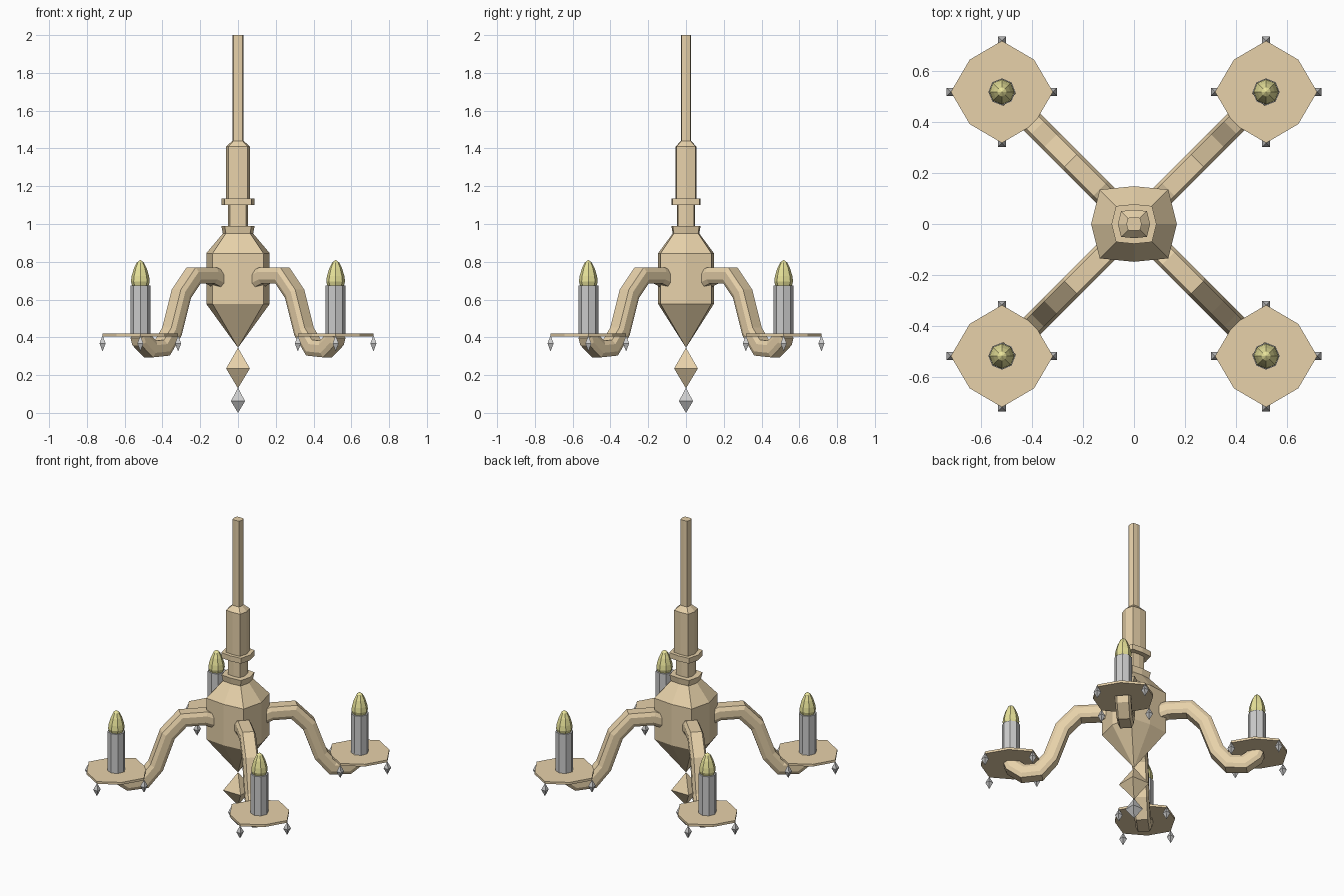
import bpy, bmesh, math
from mathutils import Vector

if "Cube" in bpy.data.objects:
    bpy.data.objects.remove(bpy.data.objects["Cube"])


def material(name, rgb):
    m = bpy.data.materials.new(name)
    m.diffuse_color = (*rgb, 1)
    m.use_nodes = True
    m.node_tree.nodes["Principled BSDF"].inputs["Base Color"].default_value = m.diffuse_color
    return m


BRASS = material("brass", (0.80, 0.64, 0.40))
GLOW = material("glow", (0.80, 0.76, 0.32))


def loft(name, rings, mat=None):
    """Skin a list of equal-length point rings, capping both ends."""
    bm = bmesh.new()
    loops = [[bm.verts.new(p) for p in ring] for ring in rings]
    n = len(loops[0])
    for a, b in zip(loops, loops[1:]):
        for i in range(n):
            j = (i + 1) % n
            bm.faces.new((a[i], a[j], b[j], b[i]))
    bm.faces.new(loops[0][::-1])
    bm.faces.new(loops[-1])
    bmesh.ops.remove_doubles(bm, verts=bm.verts, dist=1e-5)
    bmesh.ops.recalc_face_normals(bm, faces=bm.faces)
    mesh = bpy.data.meshes.new(name)
    bm.to_mesh(mesh)
    bm.free()
    if mat:
        mesh.materials.append(mat)
    ob = bpy.data.objects.new(name, mesh)
    bpy.context.collection.objects.link(ob)
    return ob


def turned(name, outline, profile, center=(0, 0), mat=None):
    """Stack a unit outline scaled by each (radius, z) of the profile."""
    cx, cy = center
    rings = [[(cx + x * max(r, 1e-7), cy + y * max(r, 1e-7), z) for x, y in outline]
             for r, z in profile]
    return loft(name, rings, mat)


def outline8(corner_x, corner_y, depth):
    c, d = corner_x, corner_y
    return [(1, 0), (c, d), (0, depth), (-c, d), (-1, 0), (-c, -d), (0, -depth), (c, -d)]


BODY = outline8(0.80, 0.80, 0.88)
TRAY = outline8(0.63, 0.63, 1.0)
ROUND = outline8(0.707, 0.707, 1.0)
SQUARE = [(1, 1), (-1, 1), (-1, -1), (1, -1)]

# Central column: rod, sleeve, ring, neck and urn
turned("hanging_rod", BODY, [(0.063, 1.12), (0.063, 1.41), (0.03, 1.44), (0.03, 2.0)], mat=BRASS)
turned("column_ring", BODY, [(0.088, 1.10), (0.088, 1.135)], mat=BRASS)
turned("neck", BODY, [(0.053, 0.97), (0.053, 1.11)], mat=BRASS)
turned("urn_body", BODY, [(0, 0.345), (0.168, 0.577), (0.168, 0.845), (0.08, 0.95), (0.088, 0.99)],
       mat=BRASS)

# Drops under the urn
turned("lower_drop", SQUARE, [(0, 0.13), (0.063, 0.235), (0, 0.345)], mat=BRASS)
turned("bottom_crystal", SQUARE, [(0, 0), (0.037, 0.062), (0, 0.135)])

# Arm path as (distance along x, z), with a bevelled square section
PATH = [(0.09, 0.70), (0.14, 0.727), (0.235, 0.727), (0.30, 0.63), (0.35, 0.43),
        (0.40, 0.345), (0.465, 0.338), (0.51, 0.385), (0.517, 0.412)]
SECTION = [(0.047, 0.02), (0.034, 0.043), (-0.034, 0.043), (-0.047, 0.02),
           (-0.047, -0.02), (-0.034, -0.043), (0.034, -0.043), (0.047, -0.02)]


def arm(name, sx, sy):
    pts = [Vector((sx * d, sy * d, z)) for d, z in PATH]
    side = Vector((-sy, sx, 0)).normalized()
    rings = []
    for i, p in enumerate(pts):
        t_in = (p - pts[max(i - 1, 0)]).normalized()
        t_out = (pts[min(i + 1, len(pts) - 1)] - p).normalized()
        t = (t_in + t_out).normalized()
        up = side.cross(t)
        miter = 1 / max(t.dot(t_out if i == 0 else t_in), 0.8)
        rings.append([p + side * u + up * (v * miter) for u, v in SECTION])
    loft(name, rings, BRASS)


# Four arms, each with tray, candle, flame and four crystals
C = 0.517
for sx, sy, tag in ((1, 1, "back_right"), (-1, 1, "back_left"),
                    (-1, -1, "front_left"), (1, -1, "front_right")):
    x, y = sx * C, sy * C
    arm("arm_" + tag, sx, sy)
    turned("tray_" + tag, TRAY, [(0.2, 0.405), (0.2, 0.42)], (x, y), BRASS)
    turned("candle_" + tag, ROUND, [(0.053, 0.415), (0.053, 0.675)], (x, y))
    turned("flame_" + tag, ROUND, [(0.042, 0.67), (0.05, 0.695), (0.046, 0.725), (0.034, 0.765),
                                   (0.018, 0.797), (0, 0.81)], (x, y), GLOW)
    for k in range(4):
        a = k * math.pi / 2
        turned(f"crystal_{tag}_{k + 1}", SQUARE, [(0, 0.325), (0.016, 0.368), (0, 0.41)],
               (x + 0.2 * math.cos(a), y + 0.2 * math.sin(a)))
